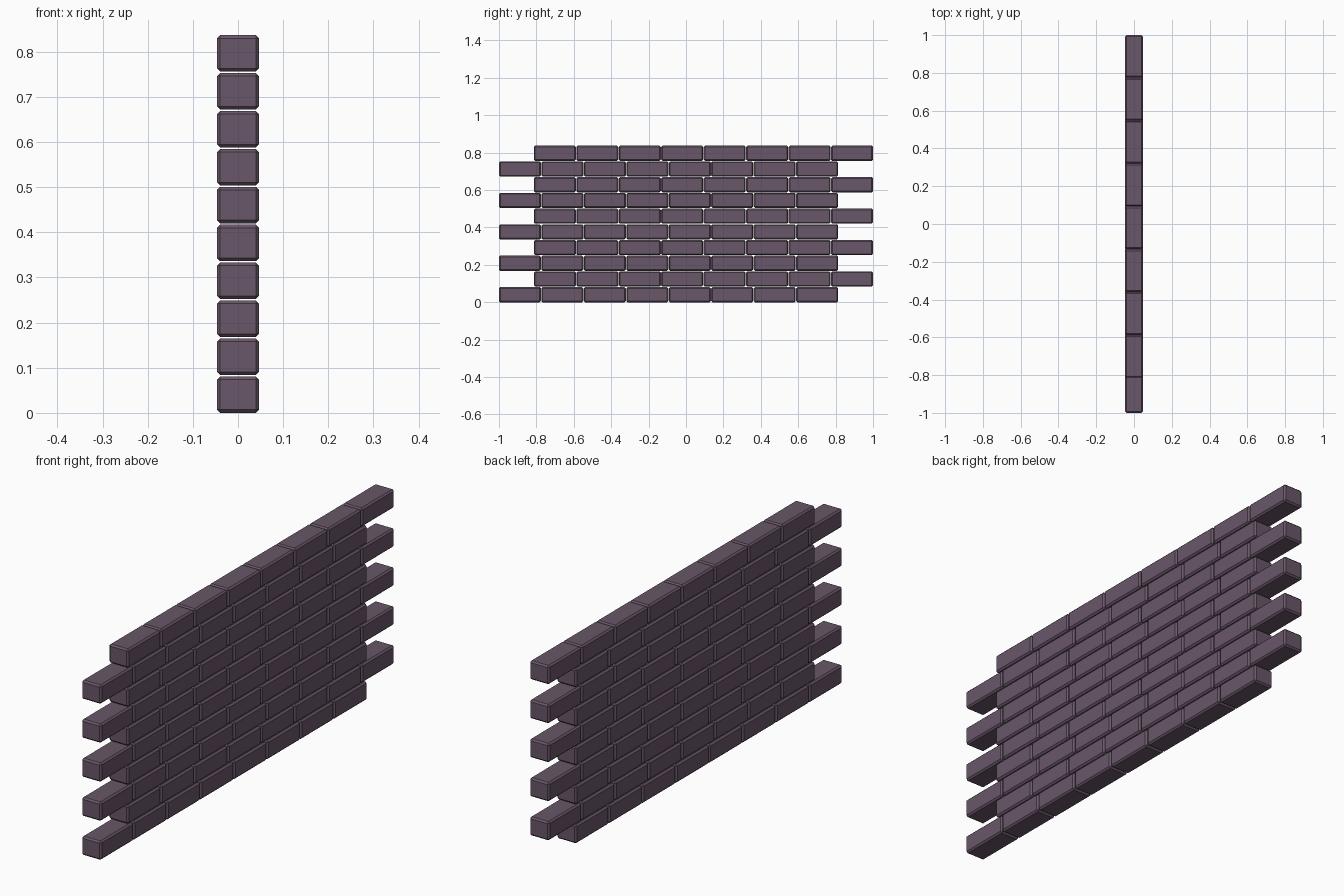
import bpy, bmesh
from mathutils import Matrix, Vector

if "Cube" in bpy.data.objects:
    bpy.data.objects.remove(bpy.data.objects["Cube"])

# Brick and bond dimensions
WIDTH, LENGTH, HEIGHT = 0.093, 0.2245, 0.081
CHAMFER = 0.007
ROWS, PER_ROW = 10, 8
PITCH_Y, PITCH_Z = 0.227, 0.084

mat = bpy.data.materials.new("plum_brick")
mat.diffuse_color = (0.14, 0.095, 0.14, 1)
mat.use_nodes = True
mat.node_tree.nodes["Principled BSDF"].inputs["Base Color"].default_value = mat.diffuse_color


def add_brick(bm, y0, z0):
    """Chamfered block whose low corner sits at y0, z0."""
    centre = Vector((0, y0 + LENGTH / 2, z0 + HEIGHT / 2))
    m = Matrix.Translation(centre) @ Matrix.Diagonal((WIDTH, LENGTH, HEIGHT, 1))
    verts = bmesh.ops.create_cube(bm, size=1, matrix=m)["verts"]
    edges = list({e for v in verts for e in v.link_edges})
    bmesh.ops.bevel(bm, geom=edges, offset=CHAMFER, segments=1,
                    profile=0.5, affect='EDGES')


# Courses alternate between the two ends of the wall
row_length = PITCH_Y * (PER_ROW - 1) + LENGTH
for row in range(ROWS):
    start = -1.0 if row % 2 == 0 else 1.0 - row_length
    bm = bmesh.new()
    for i in range(PER_ROW):
        add_brick(bm, start + i * PITCH_Y, row * PITCH_Z)
    mesh = bpy.data.meshes.new(f"brick_course_{row + 1}")
    bm.to_mesh(mesh)
    bm.free()
    mesh.materials.append(mat)
    obj = bpy.data.objects.new(mesh.name, mesh)
    bpy.context.collection.objects.link(obj)
